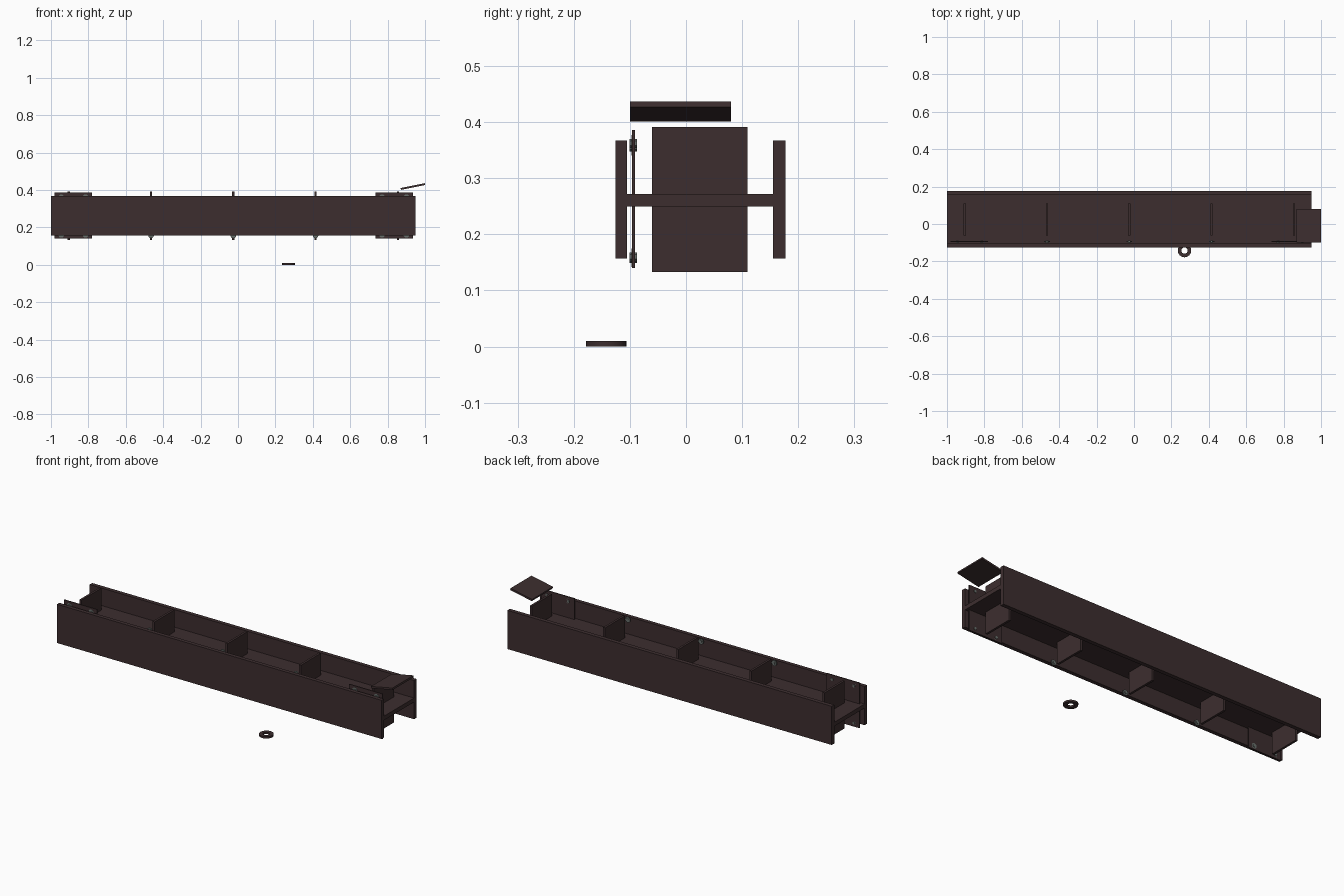
import bpy, bmesh, math
from mathutils import Matrix

cube = bpy.data.objects.get("Cube")
if cube:
    bpy.data.objects.remove(cube, do_unlink=True)


def material(name, rgb):
    m = bpy.data.materials.new(name)
    m.use_nodes = True
    m.diffuse_color = (*rgb, 1)
    m.node_tree.nodes["Principled BSDF"].inputs["Base Color"].default_value = (*rgb, 1)
    return m


brown = material("dark brown steel", (0.046, 0.027, 0.028))
grey = material("bolt grey", (0.14, 0.16, 0.15))


def finish(name, bm, mat):
    me = bpy.data.meshes.new(name)
    bm.to_mesh(me)
    bm.free()
    me.materials.append(mat)
    ob = bpy.data.objects.new(name, me)
    bpy.context.scene.collection.objects.link(ob)
    return ob


def box(name, x, y, z, mat=brown):
    """Box from (low, high) pairs."""
    bm = bmesh.new()
    bmesh.ops.create_cube(bm, size=1)
    for v in bm.verts:
        for i, (lo, hi) in enumerate((x, y, z)):
            v.co[i] = (lo + hi) / 2 + v.co[i] * (hi - lo)
    return finish(name, bm, mat)


def bolt(name, x, z):
    """Washer with a smaller head, lying along y."""
    bm = bmesh.new()
    for radius, depth, sides in ((0.015, 0.006, 12), (0.008, 0.013, 6)):
        bmesh.ops.create_cone(bm, cap_ends=True, segments=sides, radius1=radius,
                              radius2=radius, depth=depth,
                              matrix=Matrix.Translation((x, -0.094, z))
                              @ Matrix.Rotation(math.pi / 2, 4, 'X'))
    return finish(name, bm, grey)


# Beam: two upright flanges joined by a level web
LENGTH = (-1, 0.95)
box("front_flange", LENGTH, (-0.126, -0.105), (0.157, 0.367))
box("back_flange", LENGTH, (0.155, 0.177), (0.157, 0.367))
box("web", LENGTH, (-0.105, 0.155), (0.25, 0.272))

# Stiffener plates through the web, with bolts beside the middle ones
for i in range(5):
    x = -0.905 + 0.44 * i
    box(f"stiffener_{i}", (x - 0.006, x + 0.006), (-0.061, 0.11), (0.133, 0.391))
    if 0 < i < 4:
        for side, z in (("upper", 0.356), ("lower", 0.157)):
            bolt(f"{side}_bolt_{i}", x, z)

# Thin splice plates behind the front flange at each end
for end, x in (("right", -0.88), ("left", 0.835)):
    box(f"{end}_splice_plate", (x - 0.1, x + 0.1), (-0.096, -0.091), (0.14, 0.386))
    for side, z in (("upper", 0.362), ("lower", 0.16)):
        for j, dx in enumerate((-0.065, 0.065)):
            bolt(f"{end}_{side}_splice_bolt_{j}", x + dx, z)

# Loose tilted plate above the left end
plate = box("loose_plate", (-0.066, 0.066), (-0.1, 0.08), (-0.005, 0.005))
plate.rotation_euler.y = -math.atan2(0.026, 0.13)
plate.location = (0.935, 0, 0.419)

# Loose washer on the ground: a square-edged ring
bm = bmesh.new()
profile = [bm.verts.new((r, 0, z)) for r, z in
           ((0.017, 0), (0.036, 0), (0.036, 0.01), (0.017, 0.01))]
edges = [bm.edges.new((profile[i], profile[(i + 1) % 4])) for i in range(4)]
bmesh.ops.spin(bm, geom=profile + edges, axis=(0, 0, 1), cent=(0, 0, 0),
               steps=24, angle=math.tau)
bmesh.ops.remove_doubles(bm, verts=bm.verts, dist=0.0001)
bmesh.ops.recalc_face_normals(bm, faces=bm.faces)
washer = finish("loose_washer", bm, brown)
washer.location = (0.27, -0.142, 0)
bpy.context.view_layer.objects.active = washer
washer.select_set(True)
bpy.ops.object.shade_smooth_by_angle()
